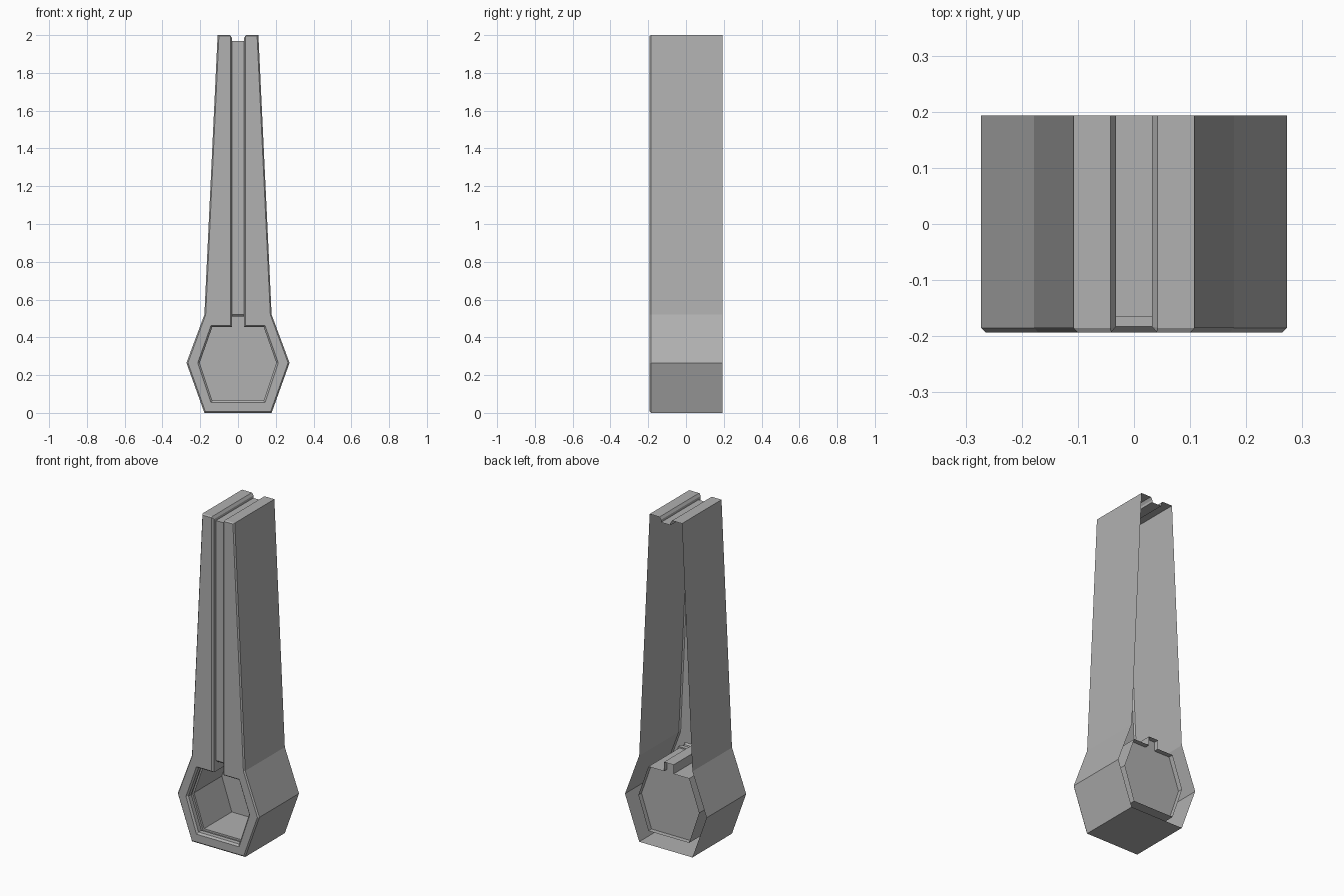
import bpy

if "Cube" in bpy.data.objects:
    bpy.data.objects.remove(bpy.data.objects["Cube"])

grey = bpy.data.materials.new("dark_grey")
grey.diffuse_color = (.44, .44, .44, 1)
grey.use_nodes = True
grey.node_tree.nodes["Principled BSDF"].inputs["Base Color"].default_value = grey.diffuse_color


def build(name, faces):
    """Half shell on +x from polygons, mirrored across x = 0."""
    verts, index = [], []
    for f in faces:
        index.append(list(range(len(verts), len(verts) + len(f))))
        verts += f
    me = bpy.data.meshes.new(name)
    me.from_pydata(verts, [], index)
    me.materials.append(grey)
    ob = bpy.data.objects.new(name, me)
    bpy.context.collection.objects.link(ob)
    m = ob.modifiers.new("mirror", 'MIRROR')
    m.use_clip = True
    w = ob.modifiers.new("weld", 'WELD')
    w.merge_threshold = 0.0005
    return ob


def at(line, y):
    return [(x, y, z) for x, z in line]


def strip(a, b):
    return [[a[i], b[i], b[i + 1], a[i + 1]] for i in range(len(a) - 1)]


F, B = -0.193, 0.193            # front and back planes
FLOOR, END = 0.135, 0.165       # pocket floor, and back end of the pocket walls
SLOT = -0.165                   # floor of the shallow groove

outer = [(0, 0), (.178, 0), (.273, .265), (.178, .52), (.108, 2.0), (.042, 2.0)]
rim = [(0, .008), (.173, .008), (.265, .265), (.171, .52), (.101, 1.995), (.042, 1.995)]
inner = [(0, .055), (.143, .055), (.213, .265), (.143, .463), (.041, .463), (.041, 1.995)]
pocket = [(0, .066), (.136, .066), (.203, .265), (.136, .455), (.032, .455), (.032, .51), (0, .51)]

# outer walls, open at the back, with a bevelled front edge
o, r, i = at(outer, F + .008), at(rim, F), at(inner, F)
build("outer_shell", strip(at(outer, B), o) + strip(o, r))

# flat front face around the opening
build("front_face", strip(r[:4], i[:4]) + [[r[3], r[4], r[5], i[5], i[4], i[3]]])

# hexagon pocket: bevelled lip, shallow ring groove, then deep walls with a notch
p = at(pocket, F + .01)
rings = [i[:5], p[:5], at(pocket[:5], -.155), at(inner[:5], -.155),
         at(inner[:5], -.13), at(pocket[:5], -.13), at(pocket[:5], END)]
walls = [f for a, b in zip(rings, rings[1:]) for f in strip(a, b)]
build("pocket_walls", walls + [
    [(.032, F + .01, .455), (.032, F + .01, .51), (.032, END, .51), (.032, END, .455)],
    [(0, SLOT + .01, .51), (.032, SLOT + .01, .51), (.032, END, .51), (0, END, .51)]])
build("pocket_floor", [at(pocket, FLOOR)])

# groove running up the front and over the top
top = 1.97
build("groove", [
    [i[4], i[5], (.032, F + .01, 1.985), (.032, F + .01, .455)],
    [(.032, F + .01, .51), (.032, F + .01, 1.985), (.032, SLOT, top), (.032, SLOT, .52),
     (.032, SLOT + .01, .51)],
    [(0, SLOT + .01, .51), (.032, SLOT + .01, .51), (.032, SLOT, .52), (0, SLOT, .52)],
    [(0, SLOT, .52), (.032, SLOT, .52), (.032, SLOT, top), (0, SLOT, top)],
    [(0, SLOT, top), (.032, SLOT, top), (.032, B, top), (0, B, top)],
    [(.041, F, 1.995), (.042, F + .008, 2.0), (.032, F + .01, 1.985)],
    [(.042, F + .008, 2.0), (.042, B, 2.0), (.032, B, 1.985), (.032, F + .01, 1.985)],
    [(.032, F + .01, 1.985), (.032, B, 1.985), (.032, B, top), (.032, SLOT, top)]])
